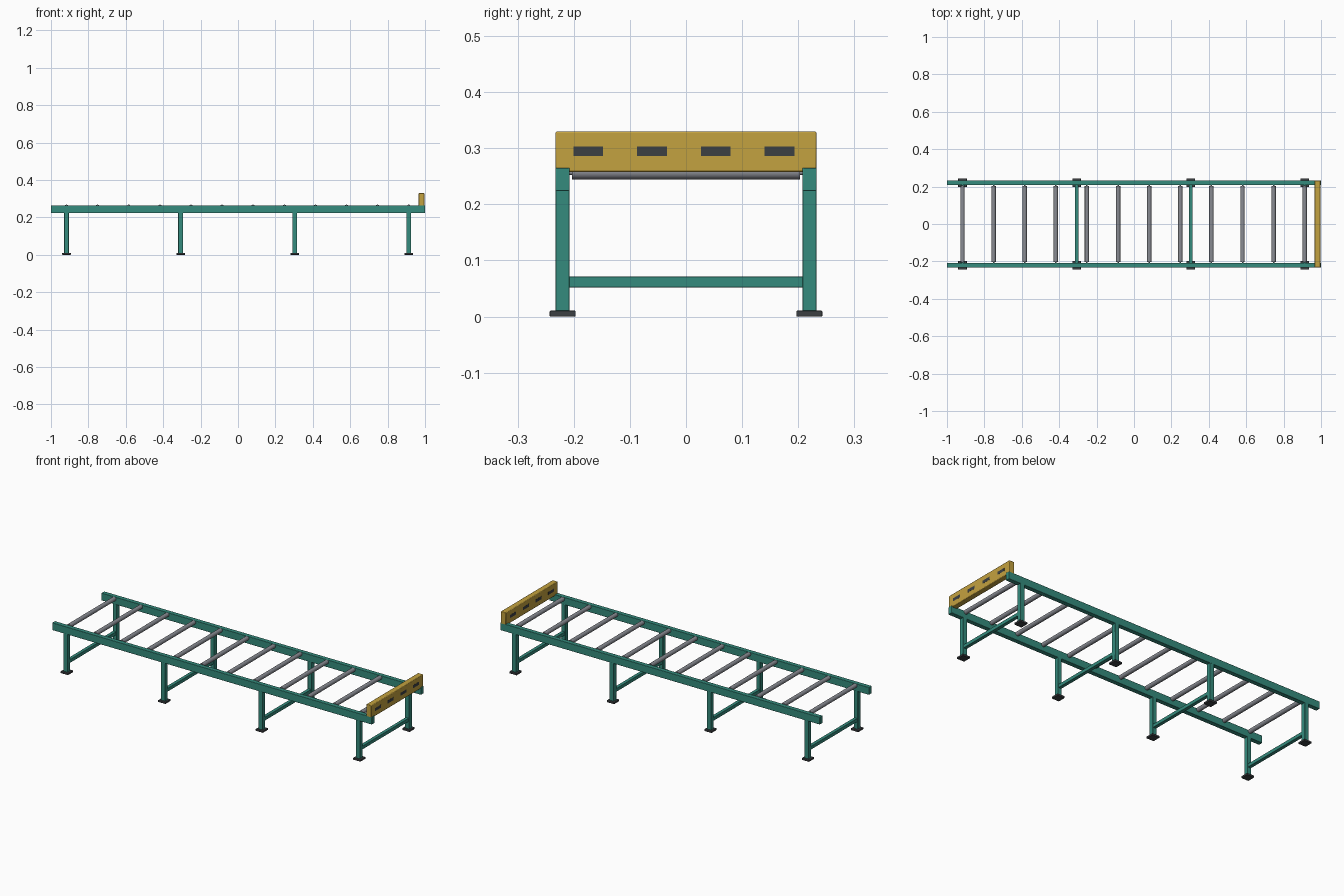
import bpy
import math

if "Cube" in bpy.data.objects:
    bpy.data.objects.remove(bpy.data.objects["Cube"])


def material(name, rgb):
    m = bpy.data.materials.new(name)
    m.diffuse_color = (*rgb, 1)
    m.use_nodes = True
    m.node_tree.nodes["Principled BSDF"].inputs["Base Color"].default_value = m.diffuse_color
    return m


TEAL = material("teal paint", (0.035, 0.26, 0.205))
YELLOW = material("yellow paint", (0.55, 0.36, 0.05))
STEEL = material("roller steel", (0.25, 0.26, 0.29))
DARK = material("dark rubber", (0.045, 0.05, 0.055))


def box(name, x, y, z, mat, bevel=0.0):
    """Box from (min, max) ranges, with optional softened edges."""
    bpy.ops.mesh.primitive_cube_add(size=1, location=[sum(r) / 2 for r in (x, y, z)])
    ob = bpy.context.object
    ob.name = name
    ob.scale = [r[1] - r[0] for r in (x, y, z)]
    bpy.ops.object.transform_apply(location=False, rotation=False, scale=True)
    ob.data.materials.append(mat)
    if bevel:
        mod = ob.modifiers.new("soft edges", 'BEVEL')
        mod.width = bevel
        mod.segments = 2
        bpy.ops.object.shade_smooth_by_angle(angle=math.radians(35))
    return ob


def rod(name, x, z, radius, length, mat, sides):
    """Cylinder running across the frame."""
    bpy.ops.mesh.primitive_cylinder_add(vertices=sides, radius=radius, depth=length,
                                        location=(x, 0, z), rotation=(math.pi / 2, 0, 0))
    ob = bpy.context.object
    ob.name = name
    ob.data.materials.append(mat)
    bpy.ops.object.shade_smooth_by_angle(angle=math.radians(35))


def around(c, half):
    return (c - half, c + half)


FIRST, LAST = -0.917, 0.913
RAIL_Y = 0.22

# Side rails
for s, side in ((-1, "front"), (1, "back")):
    box(f"{side}_rail", (-1, 1), around(s * RAIL_Y, 0.0125), (0.2235, 0.265), TEAL, 0.0015)

# Leg frames: two legs with foot pads and a cross brace
for i in range(4):
    x = FIRST + (LAST - FIRST) * i / 3
    for s, side in ((-1, "front"), (1, "back")):
        y = s * RAIL_Y
        box(f"{side}_leg_{i}", around(x, 0.0125), around(y, 0.0125), (0.008, 0.225), TEAL, 0.0012)
        box(f"{side}_foot_{i}", around(x, 0.023), around(y, 0.023), (0, 0.0105), DARK, 0.0015)
    box(f"cross_brace_{i}", around(x, 0.0095), (-0.21, 0.21), (0.052, 0.071), TEAL, 0.001)

# Rollers on thin axles
for i in range(12):
    x = FIRST + (LAST - FIRST) * i / 11
    rod(f"roller_{i}", x, 0.2565, 0.0118, 0.406, STEEL, 24)
    rod(f"roller_axle_{i}", x, 0.2565, 0.004, 0.42, STEEL, 12)

# End stop with dark slots showing on both faces
box("end_stop", (0.9655, 0.997), (-0.2325, 0.2325), (0.258, 0.33), YELLOW, 0.003)
for i in range(4):
    box(f"stop_slot_{i}", (0.965, 0.9975), around(-0.174 + 0.1135 * i, 0.0265),
        (0.286, 0.303), DARK)
